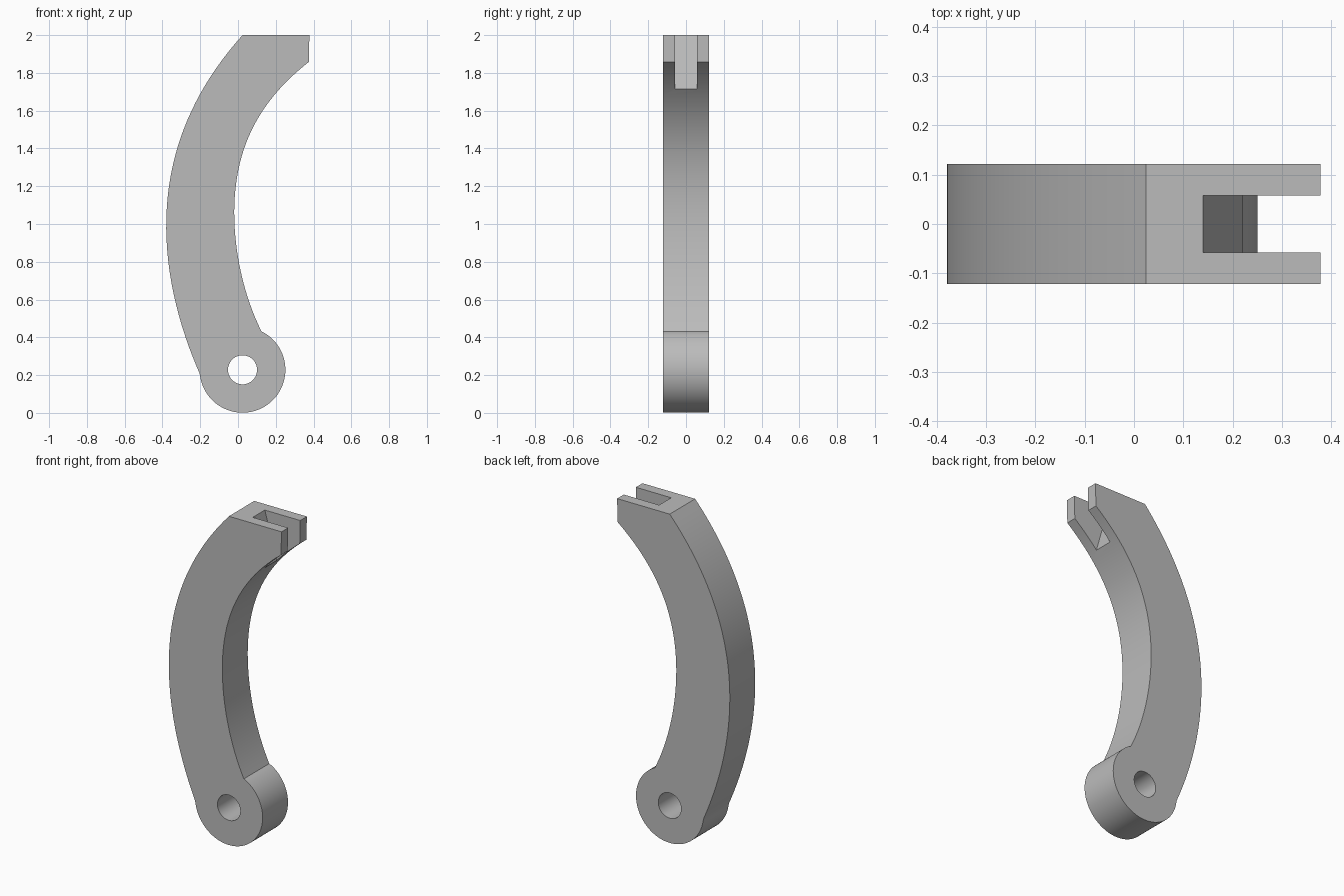
import bpy
import bmesh
import math

cube = bpy.data.objects.get("Cube")
if cube:
    bpy.data.objects.remove(cube, do_unlink=True)

HALF_DEPTH = 0.122
SLOT_HALF = 0.058
PIVOT = (0.024, 0.228)
BOSS_RADIUS = 0.227
HOLE_RADIUS = 0.077

grey = bpy.data.materials.new("plain grey")
grey.use_nodes = True
colour = (0.5, 0.5, 0.5, 1)
grey.diffuse_color = colour
grey.node_tree.nodes["Principled BSDF"].inputs["Base Color"].default_value = colour


def prism(name, outline, half):
    """Extrude an x-z outline along y."""
    bm = bmesh.new()
    face = bm.faces.new([bm.verts.new((x, -half, z)) for x, z in outline])
    side = bmesh.ops.extrude_face_region(bm, geom=[face])["geom"]
    verts = [v for v in side if isinstance(v, bmesh.types.BMVert)]
    bmesh.ops.translate(bm, verts=verts, vec=(0, 2 * half, 0))
    bmesh.ops.recalc_face_normals(bm, faces=bm.faces)
    mesh = bpy.data.meshes.new(name)
    bm.to_mesh(mesh)
    bm.free()
    mesh.materials.append(grey)
    obj = bpy.data.objects.new(name, mesh)
    bpy.context.collection.objects.link(obj)
    return obj


def arc(radius, start, end, steps):
    return [(PIVOT[0] + radius * math.cos(a), PIVOT[1] + radius * math.sin(a))
            for a in (start + (end - start) * i / steps for i in range(steps + 1))]


def curve(x, z, a, b, c, z_start, z_end, steps=40):
    """Bowed edge with its leftmost point at (x, z)."""
    points = []
    for i in range(steps + 1):
        h = z_start + (z_end - z_start) * i / steps
        d = h - z
        points.append((x + d * d * (a + b * d + c * d * d), h))
    return points


# Curved arm flowing into the round pivot boss
inner = curve(-0.02, 1.06, 0.383, 0.147, 0.1875, 0.43, 1.858)
outer = curve(-0.38, 0.99, 0.32, 0.055, 0.02, 2.0, 0.21)
boss_start = math.atan2(outer[-1][1] - PIVOT[1], outer[-1][0] - PIVOT[0])
boss_end = math.atan2(inner[0][1] - PIVOT[1], inner[0][0] - PIVOT[0])
boss = arc(BOSS_RADIUS, boss_start % math.tau, boss_end + math.tau, 56)
arm = prism("curved_arm", inner + [(0.378, 2.0)] + outer + boss[1:-1], HALF_DEPTH)

# Pivot hole and the sloping slot in the forked tip
hole = prism("hole_cutter", arc(HOLE_RADIUS, 0, math.tau, 48)[:-1], 0.3)
slot = prism("slot_cutter",
             [(0.126, 2.05), (0.22, 1.715), (0.248, 1.615), (0.6, 1.615), (0.6, 2.05)],
             SLOT_HALF)

bpy.ops.object.select_all(action='DESELECT')
bpy.context.view_layer.objects.active = arm
arm.select_set(True)
for cutter in (hole, slot):
    cutter.hide_render = True
    cut = arm.modifiers.new("cut", 'BOOLEAN')
    cut.operation = 'DIFFERENCE'
    cut.solver = 'EXACT'
    cut.object = cutter
    bpy.ops.object.modifier_apply(modifier=cut.name)
    bpy.data.objects.remove(cutter, do_unlink=True)

bpy.ops.object.shade_smooth_by_angle(angle=math.radians(25))
